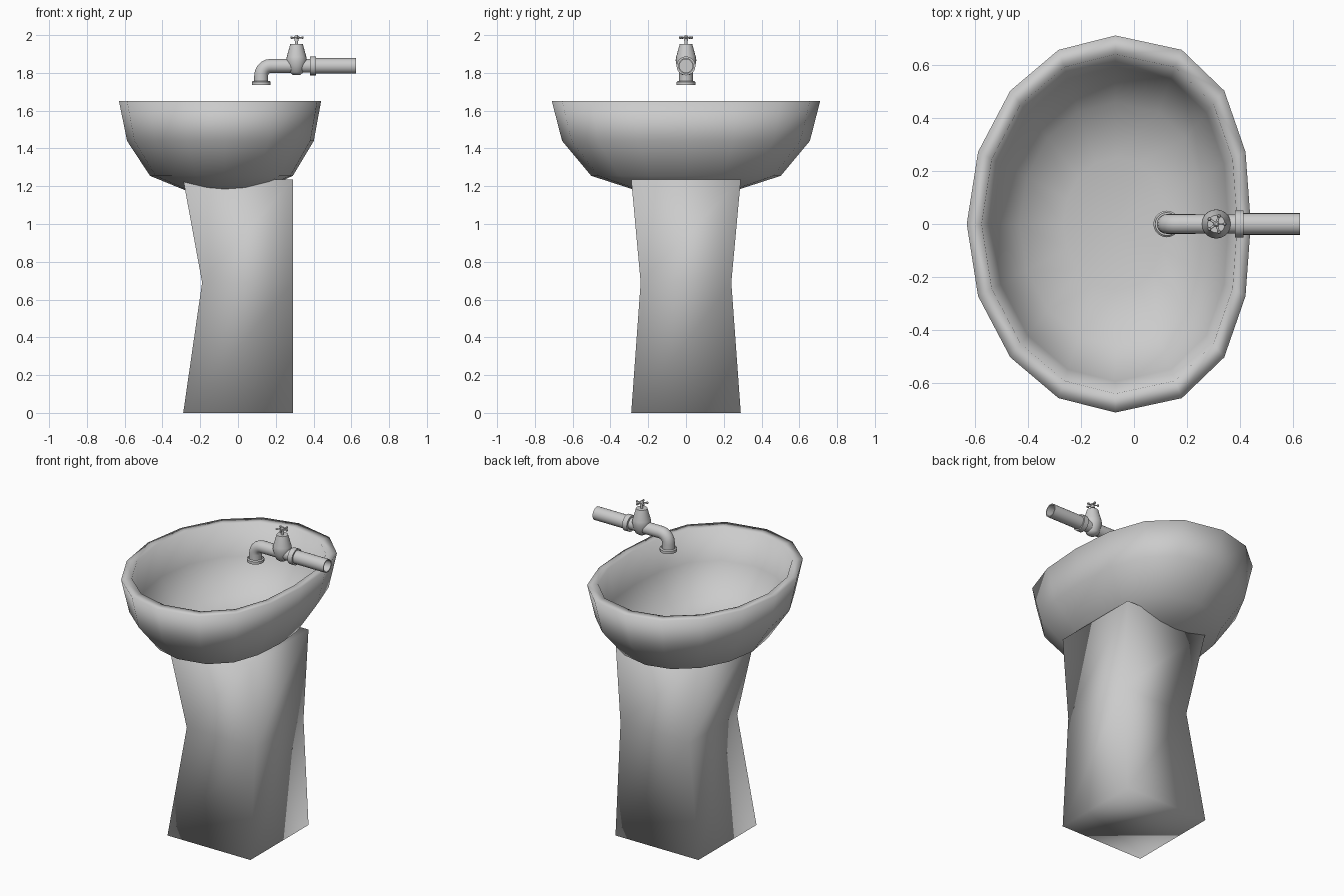
import bpy, bmesh
from math import sin, cos, pi, radians

if "Cube" in bpy.data.objects:
    bpy.data.objects.remove(bpy.data.objects["Cube"])


def finish(name, bm, angle=None):
    bmesh.ops.recalc_face_normals(bm, faces=bm.faces[:])
    me = bpy.data.meshes.new(name)
    bm.to_mesh(me)
    bm.free()
    for p in me.polygons:
        p.use_smooth = True
    ob = bpy.data.objects.new(name, me)
    bpy.context.collection.objects.link(ob)
    if angle:
        bpy.ops.object.select_all(action='DESELECT')
        ob.select_set(True)
        bpy.context.view_layer.objects.active = ob
        bpy.ops.object.shade_smooth_by_angle(angle=radians(angle))
    return ob


def loft(bm, rings, cap_start=True, cap_end=True):
    """Skin a list of coordinate rings."""
    vs = [[bm.verts.new(c) for c in r] for r in rings]
    n = len(vs[0])
    for a, b in zip(vs, vs[1:]):
        for i in range(n):
            j = (i + 1) % n
            bm.faces.new((a[i], a[j], b[j], b[i]))
    if cap_start:
        bm.faces.new(vs[0][::-1])
    if cap_end:
        bm.faces.new(vs[-1])
    return vs


def sweep(name, path, n=20, caps=(True, True)):
    """Round tube in the y = 0 plane; path items are x, z, heading, radius."""
    rings = []
    for x, z, head, r in path:
        h = radians(head)
        rings.append([(x - sin(h) * r * sin(2 * pi * i / n),
                       r * cos(2 * pi * i / n),
                       z + cos(h) * r * sin(2 * pi * i / n)) for i in range(n)])
    bm = bmesh.new()
    loft(bm, rings, *caps)
    return finish(name, bm, 40)


# Pedestal: four-sided, waisted, straight at the wall side
bm = bmesh.new()
loft(bm, [[(x0, -y, z), (.29, -y, z), (.29, y, z), (x0, y, z)]
          for z, x0, y in ((0, -.29, .29), (.69, -.19, .24), (1.235, -.29, .29))])
finish("pedestal", bm)

# Basin: 16-sided oval, flatter at the wall side, outer shell then inner shell
CX = -.07


def oval(s, z):
    pts = []
    for k in range(16):
        a = k * pi / 8
        c = cos(a)
        rx = .56 * c if c <= 0 else .51 * c + .075 * sin(2 * a) ** 2 * (1 - c) 
        pts.append((CX + s * rx, s * .71 * sin(a), z))
    # nudge the shoulder points to the squarer wall side
    for k, off in ((1, .49), (2, .41), (3, .25)):
        for i in (k, 16 - k):
            pts[i] = (CX + s * off, pts[i][1], z)
    return pts


bm = bmesh.new()
profile = [(.38, 1.18), (.707, 1.255), (.924, 1.44), (1, 1.65),
           (.9, 1.65), (.835, 1.46), (.645, 1.295), (.35, 1.243)]
vs = loft(bm, [oval(s, z) for s, z in profile], False, False)
for ring, z in ((vs[0], 1.16), (vs[-1], 1.238)):
    tip = bm.verts.new((CX, 0, z))
    for i in range(16):
        bm.faces.new((ring[i], ring[(i + 1) % 16], tip))
finish("basin", bm)

# Tap: spout with elbow, outlet ring
Z = 1.837
elbow = [(.173 - .05 * sin(a), Z - .05 + .05 * cos(a), 180 + a * 180 / pi, .037)
         for a in (k * pi / 10 for k in range(6))]
sweep("spout", [(.39, Z, 180, .036)] + elbow + [(.123, 1.75, 270, .037)])
sweep("outlet_ring", [(.123, 1.758, 270, .043), (.123, 1.752, 270, .05),
                      (.123, 1.735, 270, .05), (.123, 1.735, 270, .036),
                      (.123, 1.765, 270, .034)], caps=(False, True))

# Supply pipe (open, hollow end) and flange
sweep("supply_pipe", [(.40, Z, 0, .041), (.625, Z, 0, .041),
                      (.625, Z, 0, .035), (.42, Z, 0, .035)])
sweep("flange", [(.38, Z, 0, .05), (.412, Z, 0, .05)])

# Valve body, stem and handle hub
VX = .31
sweep("valve_body", [(VX, 1.79, 90, .02), (VX, 1.803, 90, .037), (VX, 1.835, 90, .048),
                     (VX, 1.865, 90, .055), (VX, 1.885, 90, .052), (VX, 1.953, 90, .033)])
sweep("valve_stem", [(VX, 1.945, 90, .008), (VX, 1.975, 90, .008)], 12)
sweep("handle_hub", [(VX, 1.97, 90, .011), (VX, 1.994, 90, .011), (VX, 2.0, 90, .006)], 12)

# Five handle spokes with rounded ends
for k in range(5):
    ob = sweep("handle_spoke_%d" % (k + 1),
               [(0, 0, 0, .005), (.026, 0, 0, .004), (.029, 0, 0, .007),
                (.035, 0, 0, .007), (.038, 0, 0, .004)], 10)
    ob.location = (VX, 0, 1.987)
    ob.rotation_euler.z = k * 2 * pi / 5
